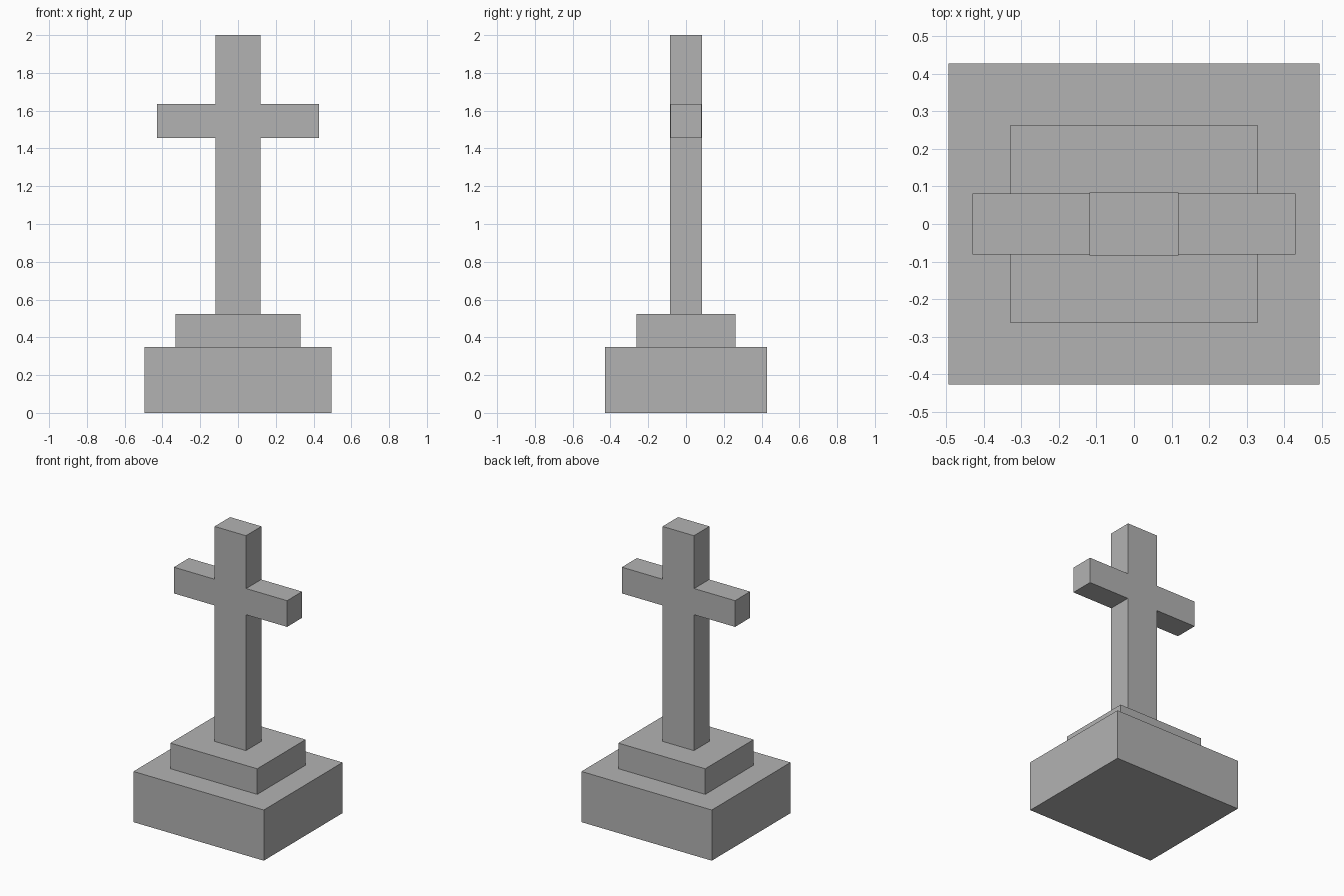
import bpy

default = bpy.data.objects.get("Cube")
if default:
    bpy.data.objects.remove(default, do_unlink=True)

# One plain stone colour
stone = bpy.data.materials.new("grey_stone")
stone.use_nodes = True
colour = (0.45, 0.45, 0.45, 1)
stone.diffuse_color = colour
stone.node_tree.nodes["Principled BSDF"].inputs["Base Color"].default_value = colour


def block(name, width, depth, bottom, top):
    """Centred rectangular block between two heights."""
    bpy.ops.mesh.primitive_cube_add(size=1, location=(0, 0, (bottom + top) / 2))
    obj = bpy.context.object
    obj.name = name
    obj.scale = (width, depth, top - bottom)
    bpy.ops.object.transform_apply(location=False, rotation=False, scale=True)
    obj.data.materials.append(stone)
    return obj


# Stepped pedestal
block("base_plinth", 0.99, 0.855, 0, 0.348)
block("upper_step", 0.66, 0.525, 0.348, 0.524)

# Cross: the post stands very slightly proud of the arms
block("cross_post", 0.238, 0.168, 0.524, 2)
block("cross_arms", 0.86, 0.163, 1.456, 1.636)
